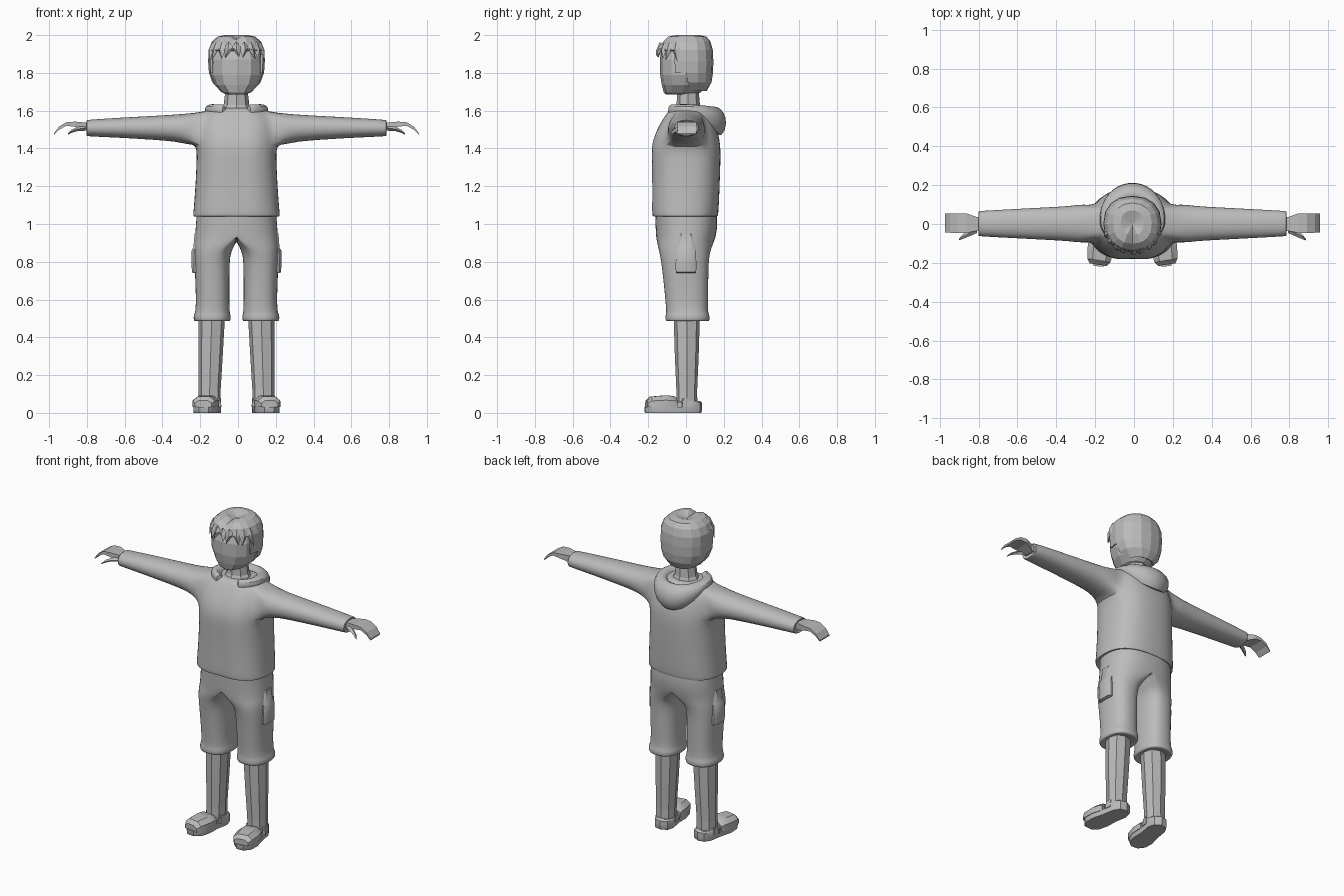
import bpy, bmesh, math
from mathutils import Vector, Matrix

if "Cube" in bpy.data.objects:
    bpy.data.objects.remove(bpy.data.objects["Cube"])

CX = -0.008  # symmetry plane of the figure
grey = bpy.data.materials.new("plain grey")
grey.diffuse_color = (0.5, 0.5, 0.5, 1)
grey.use_nodes = True
grey.node_tree.nodes["Principled BSDF"].inputs["Base Color"].default_value = grey.diffuse_color


def ring(c, ru, rv, n, axis="z", p=2.0, rin=None):
    """Superellipse cross-section; rin gives a different radius on the -u side."""
    pts = []
    for j in range(n):
        a = 2 * math.pi * j / n
        u, v = math.cos(a), math.sin(a)
        u = math.copysign(abs(u) ** (2 / p), u) if abs(u) > 1e-6 else 0
        v = math.copysign(abs(v) ** (2 / p), v) if abs(v) > 1e-6 else 0
        u *= rin if (rin is not None and u < 0) else ru
        v *= rv
        off = {"z": (u, v, 0), "x": (0, u, v), "y": (u, 0, v)}[axis]
        pts.append(Vector(c) + Vector(off))
    return pts


def loft(bm, rings, start=True, end=True):
    """Skin a list of equal-length rings; returns the face grid."""
    vs = [[bm.verts.new(p) for p in r] for r in rings]
    n = len(vs[0])
    grid = [[bm.faces.new((a[j], a[(j + 1) % n], b[(j + 1) % n], b[j])) for j in range(n)]
            for a, b in zip(vs, vs[1:])]
    if start:
        bm.faces.new(vs[0][::-1])
    if end:
        bm.faces.new(vs[-1])
    return grid


def finish(bm, name, smooth=None, mirror=False, subsurf=0, solid=0):
    bmesh.ops.recalc_face_normals(bm, faces=bm.faces)
    me = bpy.data.meshes.new(name)
    bm.to_mesh(me)
    bm.free()
    me.materials.append(grey)
    ob = bpy.data.objects.new(name, me)
    ob.location.x = CX
    bpy.context.collection.objects.link(ob)
    if smooth:
        bpy.ops.object.select_all(action="DESELECT")
        ob.select_set(True)
        bpy.context.view_layer.objects.active = ob
        bpy.ops.object.shade_smooth_by_angle(angle=math.radians(smooth))
    if mirror:
        m = ob.modifiers.new("mirror", "MIRROR")
        m.use_clip = True
        m.merge_threshold = 0.0005
    if solid:
        ob.modifiers.new("thickness", "SOLIDIFY").thickness = solid
    if subsurf:
        s = ob.modifiers.new("subdivision", "SUBSURF")
        s.levels = s.render_levels = subsurf
    return ob


# Jacket: torso with a shoulder hole bridged to the sleeve, then mirrored
bm = bmesh.new()
N = 24
torso = [(1.055, .19, .14, -.01), (1.041, .225, .172, -.008), (1.04, .231, .176, -.008),
         (1.05, .231, .18, -.008), (1.13, .224, .182, -.005), (1.25, .216, .184, -.003),
         (1.36, .212, .188, -.003), (1.42, .213, .186, -.003), (1.47, .212, .174, 0),
         (1.52, .205, .155, .004), (1.56, .195, .133, .008), (1.595, .165, .112, .01),
         (1.617, .11, .085, .01), (1.612, .06, .05, .01)]
rings = []
for z, rx, ry, cy in torso:
    r = ring((0, cy, z), rx, ry, N, p=2.5)
    if 1.04 <= z < 1.6:
        r[N * 3 // 4].y += .012  # zip groove
    rings.append(r)
grid = loft(bm, rings)
hole = [grid[i][j] for i in (7, 8, 9, 10) for j in (0, 1, N - 1, N - 2)]
bmesh.ops.delete(bm, geom=hole, context="FACES")
sleeve = [(.26, 1.503, .083, .103), (.32, 1.508, .073, .092), (.43, 1.509, .065, .086),
          (.6, 1.51, .055, .077), (.78, 1.508, .045, .067), (.793, 1.508, .043, .065),
          (.794, 1.508, .04, .06), (.785, 1.508, .03, .045)]
loft(bm, [ring((x, .002, z), ry, rz, 16, "x", 2.2) for x, z, rz, ry in sleeve], start=False)
bmesh.ops.bridge_loops(bm, edges=[e for e in bm.edges if e.is_boundary])
bmesh.ops.delete(bm, geom=[f for f in bm.faces if f.calc_center_median().x < -1e-4],
                 context="FACES")
for f in [f for f in bm.faces if len(f.verts) == N]:  # end caps sit inside the body
    bm.faces.remove(f)
finish(bm, "jacket", 60, True, 1)

# Hood: rolled collar sweeping into a pouch at the back
bm = bmesh.new()
rings = []
for k in range(25):
    a = math.radians(-62 + 304 * k / 24)
    t = max(0, math.sin(a)) ** 1.5
    f = min(1, min(k, 24 - k) / 4)  # thins towards the front ends
    ca, sa = math.cos(a), math.sin(a)
    prof = [(.085 + .01 * t, 1.575), (.1 + .02 * t, 1.615 + .005 * f),
            (.128 + .025 * t, 1.64 - .015 * t), (.15 + .02 * f + .02 * t, 1.625 - .03 * t),
            (.15 + .02 * f + .04 * t, 1.595 - .06 * t), (.15 + .03 * t, 1.575 - .13 * t),
            (.12, 1.56 - .06 * t)]
    rings.append([Vector((r * ca, .012 + r * sa * (1 if sa > 0 else .85), z)) for r, z in prof])
loft(bm, rings)
finish(bm, "hood", 60, False, 1)

# Neck
bm = bmesh.new()
loft(bm, [ring((0, y, z), rx, ry, 8) for z, rx, ry, y in
          [(1.59, .095, .08, .01), (1.63, .068, .062, .012), (1.73, .056, .055, .01)]])
finish(bm, "neck")

# Head
bm = bmesh.new()
loft(bm, [ring((0, y, z), rx, ry, 12, p=2.3) for z, rx, ry, y in
          [(1.685, .045, .07, -.035), (1.697, .078, .098, -.02), (1.735, .115, .12, -.008),
           (1.79, .138, .132, -.005), (1.87, .14, .134, -.004), (1.95, .12, .115, 0)]])
finish(bm, "head")

# Hair cap: opened over the face, with a parting notch in the crown
bm = bmesh.new()
rings = [ring((0, y, z), rx, ry, 16, p=2.3) for z, rx, ry, y in
         [(1.705, .085, .09, .02), (1.75, .128, .125, .01), (1.80, .146, .14, .003),
          (1.86, .15, .143, .002), (1.92, .148, .142, .0), (1.965, .13, .13, .0),
          (1.992, .1, .105, .003), (2.0, .06, .065, .005)]]
for r in rings[-3:]:
    r[12].z -= .02
loft(bm, rings, start=False, end=False)
rim = [v for v in bm.verts if v.co.z > 1.975][-16:]
mid = bm.verts.new((0, 0, 1.978))
for j in range(16):
    bm.faces.new((rim[j], rim[(j + 1) % 16], mid))


def bare(f):
    c = f.calc_center_median()
    return c.y < (.03 if c.z < 1.77 else -.005 if c.z < 1.83 else -.06 if c.z < 1.9 else -1)


bmesh.ops.delete(bm, geom=[f for f in bm.faces if bare(f)], context="FACES")
finish(bm, "hair", solid=.012)

# Fringe: pointed locks around the forehead
bm = bmesh.new()
for k in range(9):
    a = math.radians(-90 + (k - 4) * 17)
    side = abs(k - 4) / 4

    def at(r, da, z):
        b = a + math.radians(da)
        return bm.verts.new((r * math.cos(b), r * math.sin(b), z))
    l, r = at(.14, -11, 1.935), at(.14, 11, 1.935)
    o, top = at(.158, 0, 1.92), at(.138, 0, 1.965)
    tip = at(.158, 5 * (-1) ** k, 1.885 - .025 * side)
    for f in ((l, o, top), (o, r, top), (l, tip, o), (o, tip, r), (l, top, r), (l, r, tip)):
        bm.faces.new(f)
finish(bm, "fringe")

# Hands: flat curled paddle plus thumb
bm = bmesh.new()
loft(bm, [[Vector((x, y, z)) for y, z in ((y0, zb), (y1, zb), (y1, zt), (y0, zt))]
          for x, y0, y1, zb, zt in
          [(.775, -.035, .035, 1.492, 1.535), (.80, -.035, .035, 1.495, 1.537),
           (.855, -.046, .055, 1.515, 1.542), (.9, -.046, .055, 1.52, 1.539),
           (.94, -.045, .055, 1.499, 1.515), (.966, -.044, .054, 1.473, 1.48)]])
loft(bm, [ring((x, y, z), w, h, 4, "x") for x, y, z, w, h in
          [(.8, -.028, 1.508, .018, .014), (.845, -.05, 1.502, .016, .011),
           (.875, -.066, 1.49, .012, .008), (.893, -.08, 1.475, .004, .003)]])
finish(bm, "hands", None, True)

# Shorts: one half with the seam on the centre plane, then mirrored
bm = bmesh.new()
half = [(1.06, 0, .212, 0, 0, .165), (1.0, 0, .216, 0, .003, .166), (.94, 0, .221, 0, .0, .16),
        (.905, .025, .198, .025, -.003, .152), (.875, .08, .145, .062, -.006, .142),
        (.83, .12, .104, .085, -.007, .13), (.75, .125, .096, .088, -.003, .122),
        (.62, .127, .088, .09, .003, .115), (.53, .127, .09, .09, .006, .11),
        (.52, .128, .1, .098, .008, .117), (.49, .128, .1, .098, .008, .118),
        (.482, .128, .092, .09, .008, .11), (.5, .128, .06, .06, .008, .07)]
loft(bm, [ring((cx, cy, z), ro, ry, 24, p=2.4, rin=ri) for z, cx, ro, ri, cy, ry in half],
     start=False)
bmesh.ops.delete(bm, geom=[f for f in bm.faces if all(v.co.x < 1e-4 for v in f.verts)],
                 context="FACES")
finish(bm, "shorts", 70, True, 1)

# Side pockets
bm = bmesh.new()
loft(bm, [[Vector((x, y, z)) for x, y in ((.17, -w), (xo - .012, -w), (xo, -w * .7),
                                          (xo, w * .7), (xo - .012, w), (.17, w))]
          for z, xo, w in [(.74, .222, .05), (.745, .236, .054), (.79, .238, .055),
                           (.86, .237, .052), (.875, .228, .05), (.95, .222, .035)]])
finish(bm, "side_pockets", 40, True)

# Lower legs
bm = bmesh.new()
loft(bm, [ring((x, y, z), rx, ry, 8, p=2.4) for z, x, rx, y, ry in
          [(.05, .143, .058, .005, .055), (.12, .142, .058, .004, .055),
           (.3, .137, .064, .004, .063), (.53, .13, .07, .004, .07)]])
finish(bm, "lower_legs", None, True)

# Sandals: sole, foot, toe strap and heel band, turned slightly outward
bm = bmesh.new()
outline = [(.0, .085), (-.04, .07), (-.058, .03), (-.056, -.05), (-.066, -.12), (-.06, -.18),
           (-.028, -.218), (.02, -.222), (.054, -.19), (.066, -.13), (.058, -.05),
           (.058, .03), (.04, .07)]


def plan(z, s, back=False):
    pts = [(x, max(y, -.03) if back else y) for x, y in outline]
    return [Vector((x * s, (y + .06) * s - .06, z)) for x, y in pts]


loft(bm, [plan(0, .97), plan(.008, 1), plan(.032, 1)])
loft(bm, [plan(.03, .86), plan(.055, .82), plan(.062, .7)])
loft(bm, [plan(.03, 1, True), plan(.055, 1, True), plan(.062, .93, True)])
loft(bm, [[Vector((x * w, y, z)) for x, z in ((-1, .03), (-1, .03 + h * .6), (-.55, .03 + h),
                                              (.55, .03 + h), (1, .03 + h * .6), (1, .03))]
          for y, w, h in [(-.212, .045, .035), (-.19, .06, .056), (-.12, .069, .062),
                          (-.07, .063, .06), (-.055, .058, .05)]])
loft(bm, [[Vector((x, y, z)) for x, z in ((-.062, .03), (-.06, .075), (.06, .075), (.062, .03))]
          for y in (-.025, .01)])
bmesh.ops.transform(bm, verts=bm.verts, matrix=Matrix.Translation((.143, 0, 0)) @
                    Matrix.Rotation(math.radians(9), 4, "Z"))
finish(bm, "sandals", 35, True)
